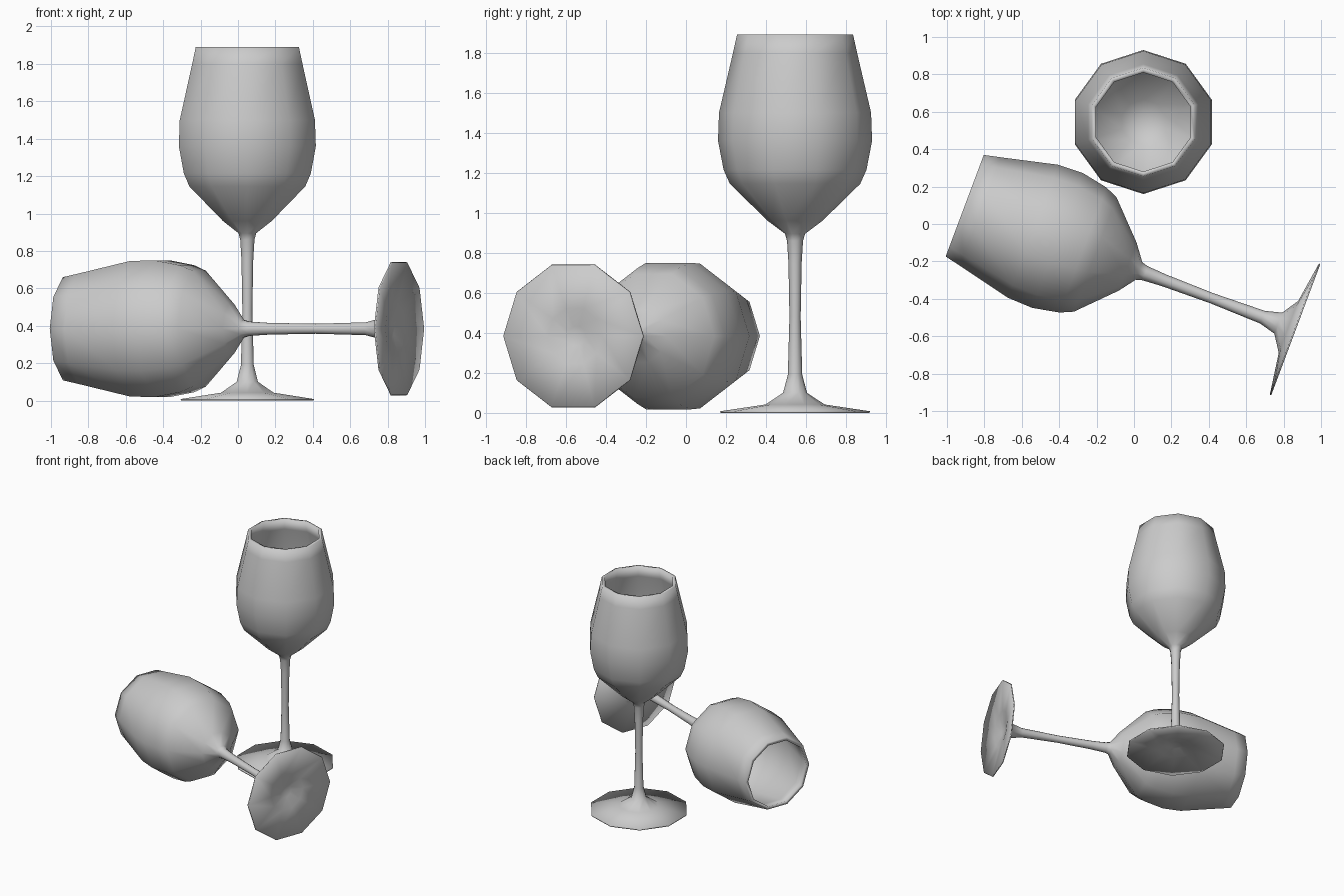
import bpy, bmesh, math
from mathutils import Vector, Matrix

if "Cube" in bpy.data.objects:
    bpy.data.objects.remove(bpy.data.objects["Cube"])

SIDES = 10

# (radius, height) from under the foot, up the outside, over the rim, down inside
PROFILE = [
    (0, 0.06), (0.05, 0.05), (0.145, 0.028), (0.372, 0.0), (0.375, 0.008),
    (0.148, 0.042), (0.06, 0.1), (0.036, 0.19), (0.028, 0.48), (0.033, 0.75),
    (0.04, 0.86), (0.05, 0.895), (0.137, 0.96), (0.326, 1.145), (0.357, 1.215),
    (0.385, 1.36), (0.38, 1.5), (0.31, 1.8), (0.29, 1.89),
    (0.265, 1.89), (0.285, 1.8), (0.358, 1.5), (0.363, 1.36), (0.336, 1.22),
    (0.305, 1.16), (0.12, 0.98), (0, 0.93),
]


def glass_mesh():
    bm = bmesh.new()
    # profile in the YZ plane so a corner of the decagon points along Y
    verts = [bm.verts.new((0, r, z)) for r, z in PROFILE]
    edges = [bm.edges.new(p) for p in zip(verts, verts[1:])]
    bmesh.ops.spin(bm, geom=verts + edges, cent=(0, 0, 0), axis=(0, 0, 1),
                   angle=math.tau, steps=SIDES, use_duplicate=False)
    bmesh.ops.remove_doubles(bm, verts=bm.verts[:], dist=0.0005)
    bmesh.ops.recalc_face_normals(bm, faces=bm.faces[:])
    for f in bm.faces:
        f.smooth = True
    mesh = bpy.data.meshes.new("wine_glass")
    bm.to_mesh(mesh)
    bm.free()
    return mesh


def place(name, mesh, matrix):
    ob = bpy.data.objects.new(name, mesh)
    bpy.context.collection.objects.link(ob)
    ob.matrix_world = matrix


mesh = glass_mesh()

# upright glass
place("standing_glass", mesh, Matrix.Translation((0.05, 0.545, 0)))

# glass on its side, resting on a flat of the bowl
foot, mouth = Vector((0.865, -0.565, 0.384)), Vector((-0.8975, 0.095, 0.384))
axis = (mouth - foot).normalized()
up = Vector((0, 0, 1))
rot = Matrix((up, axis.cross(up), axis)).transposed().to_4x4()
place("lying_glass", mesh, Matrix.Translation(foot) @ rot)
